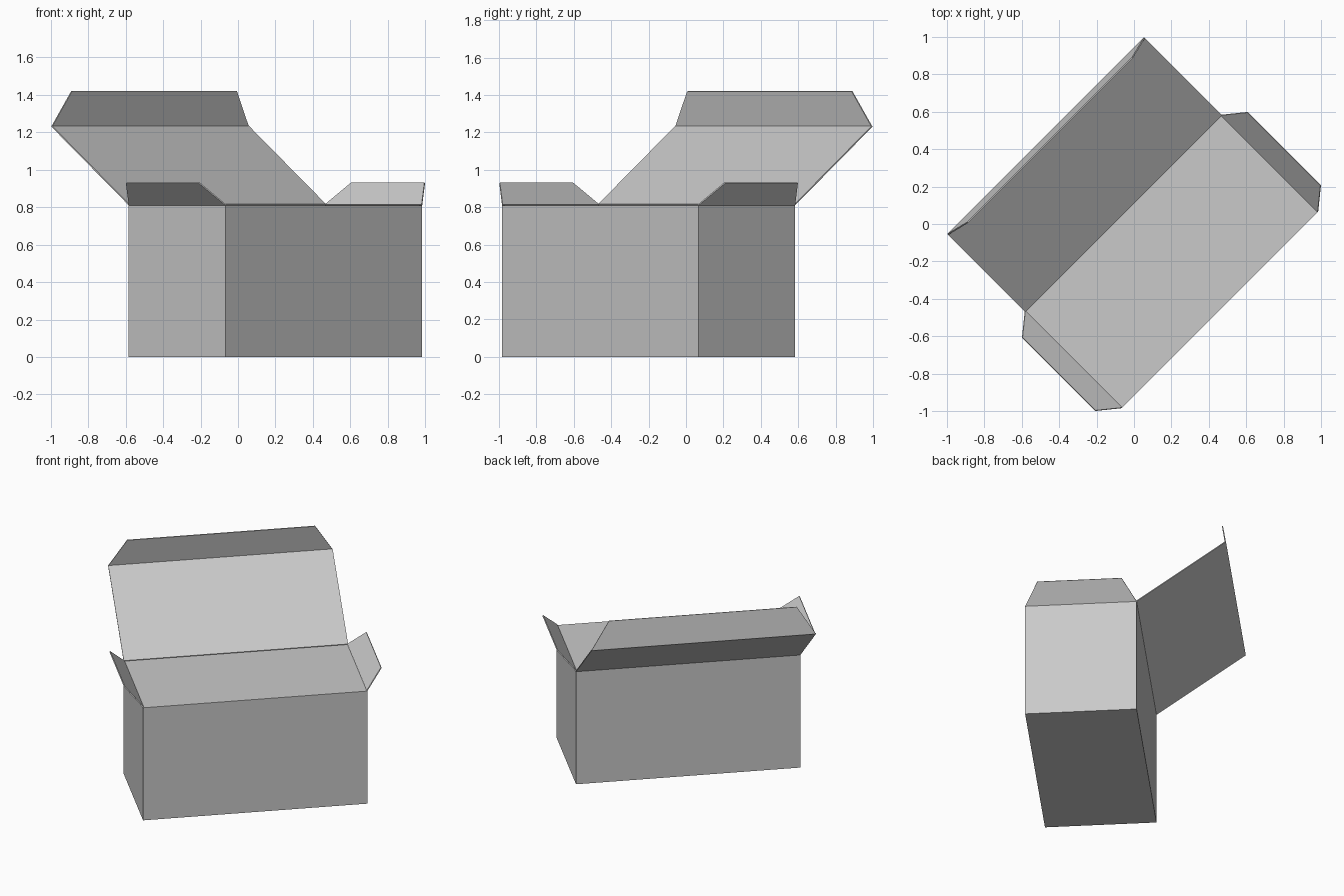
import bpy
import bmesh
from math import pi
from mathutils import Matrix, Vector

if "Cube" in bpy.data.objects:
    bpy.data.objects.remove(bpy.data.objects["Cube"])

# Plain grey card
card = bpy.data.materials.new("grey_card")
card.use_nodes = True
GREY = (0.59, 0.59, 0.59, 1)
card.diffuse_color = GREY
card.node_tree.nodes["Principled BSDF"].inputs["Base Color"].default_value = GREY

# The box is turned an eighth of a turn
PLACE = Matrix.Translation((0.2, -0.2, 0)) @ Matrix.Rotation(pi / 4, 4, "Z")
HALF_W, HALF_D, TOP = 0.743, 0.365, 0.81
CARD = 0.007


def add_object(name, bm):
    mesh = bpy.data.meshes.new(name)
    bm.to_mesh(mesh)
    bm.free()
    mesh.materials.append(card)
    obj = bpy.data.objects.new(name, mesh)
    obj.matrix_world = PLACE
    bpy.context.collection.objects.link(obj)
    return obj


def add_panel(name, hinge, along, reach, base_half, tip_half):
    """Thin tapered card panel: hinge centre, hinge direction, reach to its tip."""
    hinge, along, reach = Vector(hinge), Vector(along), Vector(reach)
    corners = [hinge - along * base_half, hinge + along * base_half,
               hinge + reach + along * tip_half, hinge + reach - along * tip_half]
    bm = bmesh.new()
    bm.faces.new([bm.verts.new(c) for c in corners])
    bm.normal_update()
    obj = add_object(name, bm)
    solid = obj.modifiers.new("thickness", "SOLIDIFY")
    solid.thickness = CARD
    solid.offset = 1


# Closed box body
bm = bmesh.new()
bmesh.ops.create_cube(bm, size=1, matrix=Matrix.Translation((0, 0, TOP / 2))
                      @ Matrix.Diagonal((2 * HALF_W, 2 * HALF_D, TOP, 1)))
add_object("box_body", bm)

# Raised lid and its tuck flap
lid_reach = Vector((0, 0.585, 0.42))
lid_hinge = Vector((0, HALF_D, TOP))
add_panel("lid", lid_hinge, (1, 0, 0), lid_reach, HALF_W, HALF_W)
add_panel("lid_tuck_flap", lid_hinge + lid_reach, (1, 0, 0), (0, -0.03, 0.19), HALF_W, 0.622)

# Dust flaps at both ends
for name, side in (("left_end_flap", 1), ("right_end_flap", -1)):
    add_panel(name, (side * HALF_W, 0, TOP), (0, -side, 0),
              (side * 0.11, 0, 0.117), HALF_D, 0.276)
